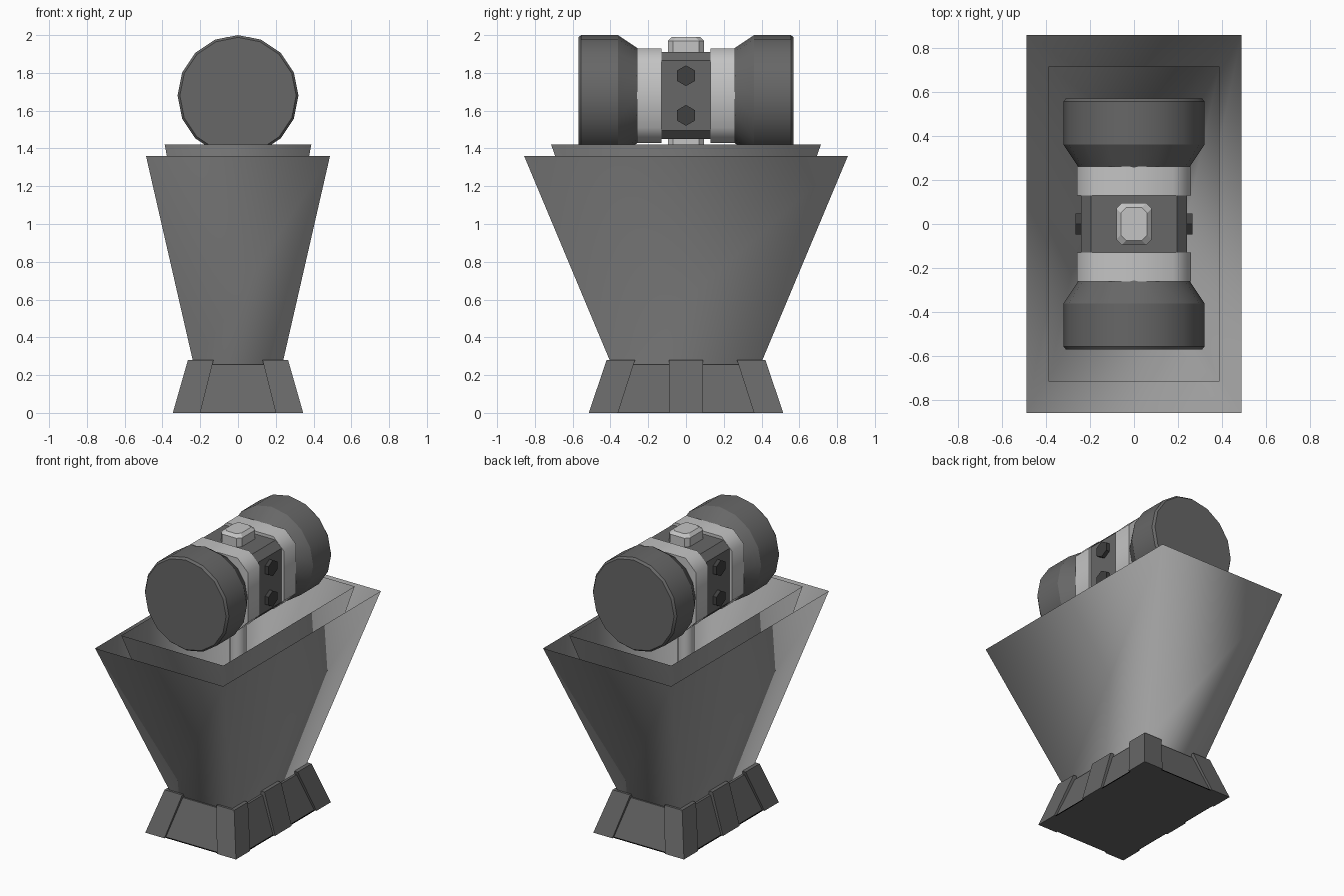
import bpy, bmesh, math
from mathutils import Matrix

if "Cube" in bpy.data.objects:
    bpy.data.objects.remove(bpy.data.objects["Cube"])


def material(name, v):
    m = bpy.data.materials.new(name)
    m.diffuse_color = (v, v, v, 1)
    m.use_nodes = True
    m.node_tree.nodes["Principled BSDF"].inputs["Base Color"].default_value = m.diffuse_color
    return m


DARK = material("dark grey", 0.135)
LIGHT = material("light grey", 0.55)
SHELL = material("mid grey", 0.39)
BOLT = material("charcoal", 0.05)
BLACK = material("black", 0.0)


def finish(name, bm, mat, smooth=None):
    if smooth != "open":
        bmesh.ops.recalc_face_normals(bm, faces=bm.faces)
    me = bpy.data.meshes.new(name)
    bm.to_mesh(me)
    bm.free()
    me.materials.append(mat)
    ob = bpy.data.objects.new(name, me)
    bpy.context.collection.objects.link(ob)
    if smooth == "open":
        me.shade_smooth()
    elif smooth:
        bpy.context.view_layer.objects.active = ob
        ob.select_set(True)
        bpy.ops.object.shade_smooth_by_angle(angle=math.radians(smooth))
        ob.select_set(False)
    return ob


def loft(name, rings, mat, caps=True, smooth=None):
    """Skin a list of equal-length point rings."""
    bm = bmesh.new()
    vs = [[bm.verts.new(p) for p in r] for r in rings]
    n = len(rings[0])
    for a, b in zip(vs, vs[1:]):
        for i in range(n):
            j = (i + 1) % n
            bm.faces.new((a[i], a[j], b[j], b[i]))
    if caps:
        bm.faces.new(vs[0][::-1])
        bm.faces.new(vs[-1])
    return finish(name, bm, mat, smooth)


def rect(x0, x1, y0, y1, z):
    return [(x0, y0, z), (x1, y0, z), (x1, y1, z), (x0, y1, z)]


def box_ring(hx, hy, z):
    return rect(-hx, hx, -hy, hy, z)


CZ = 1.68  # height of the head axis


def disc(r, y, n=16):
    return [(r * math.sin(2 * math.pi * i / n), y,
             CZ + r * math.cos(2 * math.pi * i / n)) for i in range(n)]


def octagon(hx, hz, c, y):
    pts = [(hx, hz - c), (hx - c, hz), (c - hx, hz), (-hx, hz - c),
           (-hx, c - hz), (c - hx, -hz), (hx - c, -hz), (hx, c - hz)]
    return [(x, y, CZ + z) for x, z in pts]


# Base: tapered plinth with corner and side ribs
loft("base", [box_ring(.33, .50, 0), box_ring(.25, .405, .255)], DARK)
for sx in (-1, 1):
    for sy in (-1, 1):
        loft("base_corner", [
            rect(sx * .20, sx * .345, sy * .36, sy * .515, 0),
            rect(sx * .13, sx * .265, sy * .27, sy * .42, .28)], DARK)
    loft("base_side_rib", [rect(sx * .20, sx * .345, -.09, .09, 0),
                           rect(sx * .13, sx * .265, -.09, .09, .28)], DARK)
loft("base_underside", [box_ring(.335, .505, 0), box_ring(.335, .505, .003)], BLACK)

# Two nested open flared shells
loft("outer_shell", [box_ring(.233, .392, .25), box_ring(.487, .857, 1.36)],
     SHELL, caps=False, smooth="open")
loft("inner_shell", [box_ring(.17, .30, .25), box_ring(.388, .714, 1.42)],
     SHELL, caps=False, smooth="open")

# Handle rising from the base to the head
loft("handle", [[(.055 * math.cos(k * math.pi / 4 + math.pi / 8),
                  .055 * math.sin(k * math.pi / 4 + math.pi / 8), z)
                 for k in range(8)] for z in (.25, 1.42)], LIGHT, smooth=50)

# Hammer head: middle, bands and end caps
loft("head_middle", [octagon(.24, .23, .045, y) for y in (-.14, .14)], DARK)
for s in (-1, 1):
    loft("head_band", [octagon(.258, .25, .08, s * y) for y in (.13, .26)],
         LIGHT, smooth=50)
    loft("head_end", [disc(r, s * y) for r, y in
                      ((.25, .255), (.32, .36), (.32, .555), (.308, .57))],
         DARK, smooth=25)

# Chamfered blocks on top of and under the head
for s in (-1, 1):
    rings = []
    for h, d in ((.20, 0), (.29, 0), (.31, .02)):
        hx, hy, c = .08 - d, .095 - d, .025
        rings.append([(x, y, CZ + s * h) for x, y in (
            (hx, hy - c), (hx - c, hy), (c - hx, hy), (-hx, hy - c),
            (-hx, c - hy), (c - hx, -hy), (hx - c, -hy), (hx, c - hy))])
    loft("head_block", rings, LIGHT)

# Hexagonal bolts on both sides
for s in (-1, 1):
    for dz in (-.105, .105):
        bm = bmesh.new()
        bmesh.ops.create_cone(bm, cap_ends=True, segments=6, radius1=.055,
                              radius2=.055, depth=.055)
        bm.transform(Matrix.Translation((s * .238, 0, CZ + dz))
                     @ Matrix.Rotation(math.pi / 2, 4, 'Y')
                     @ Matrix.Rotation(math.pi / 2 * 0, 4, 'Z'))
        # turn so a corner points up
        ys = [v.co.z for v in bm.verts]
        if max(ys) - min(ys) < .105:
            bmesh.ops.rotate(bm, verts=bm.verts, cent=(0, 0, CZ + dz),
                             matrix=Matrix.Rotation(math.pi / 6, 3, 'X'))
        finish("bolt", bm, BOLT)
